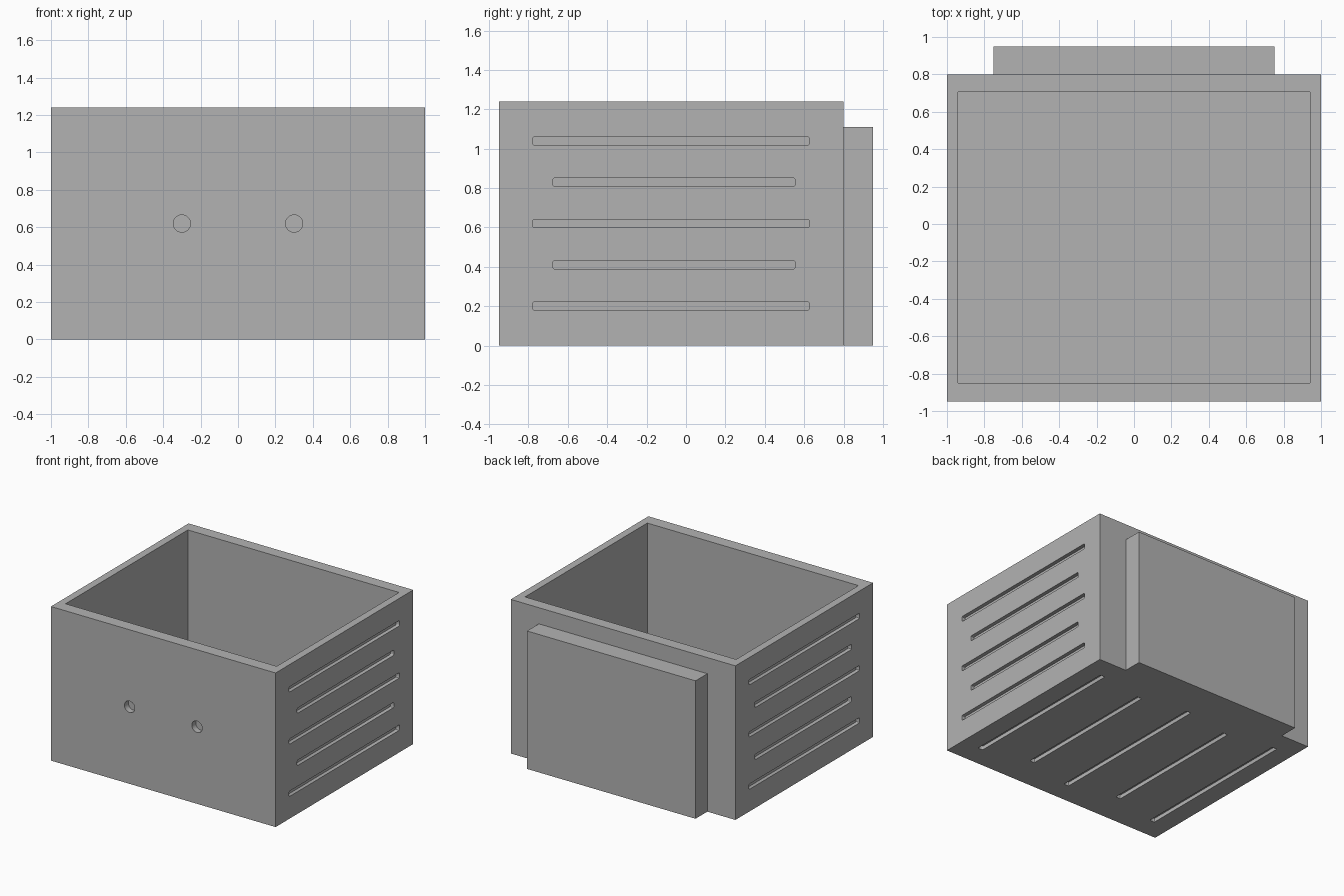
import bpy, bmesh
from math import radians
from mathutils import Matrix, Vector

cube = bpy.data.objects.get("Cube")
if cube:
    bpy.data.objects.remove(cube, do_unlink=True)

grey = bpy.data.materials.new("plain_grey")
grey.use_nodes = True
COLOUR = (0.45, 0.45, 0.45, 1)
grey.diffuse_color = COLOUR
grey.node_tree.nodes["Principled BSDF"].inputs["Base Color"].default_value = COLOUR

FRONT, BACK, HEIGHT = -0.95, 0.8, 1.24
SLOT_WIDTH, SLOT_DEPTH = 0.043, 0.03
HOLE_RADIUS, HOLE_DEPTH = 0.046, 0.05
LONG, SHORT = (-0.777, 0.625), (-0.675, 0.553)


def add_box(bm, low, high, round_axis=None):
    """Box between two corners, with the edges along round_axis softened."""
    low, high = Vector(low), Vector(high)
    place = Matrix.Translation((low + high) / 2) @ Matrix.Diagonal((*(high - low), 1))
    verts = bmesh.ops.create_cube(bm, size=1, matrix=place)["verts"]
    if round_axis is not None:
        edges = {e for v in verts for e in v.link_edges
                 if abs((e.verts[0].co - e.verts[1].co).normalized()[round_axis]) > 0.9}
        bmesh.ops.bevel(bm, geom=list(edges), offset=0.008, segments=3,
                        profile=0.5, affect="EDGES")


def make_object(name, bm):
    bmesh.ops.recalc_face_normals(bm, faces=bm.faces)
    mesh = bpy.data.meshes.new(name)
    bm.to_mesh(mesh)
    bm.free()
    mesh.materials.append(grey)
    obj = bpy.data.objects.new(name, mesh)
    bpy.context.collection.objects.link(obj)
    return obj


# Open-topped box body
bm = bmesh.new()
add_box(bm, (-1, FRONT, 0), (1, BACK, HEIGHT))
body = make_object("box_body", bm)

# Cutters: inner cavity, grooves and front holes
bm = bmesh.new()
add_box(bm, (-0.94, -0.85, 0.06), (0.94, 0.705, HEIGHT + 0.2))
half = SLOT_WIDTH / 2
for i in range(-2, 3):
    y0, y1 = SHORT if i % 2 else LONG
    # Side grooves, left and right
    z = HEIGHT / 2 + i * 0.21
    for inner, outer in ((1 - SLOT_DEPTH, 1.1), (-1.1, SLOT_DEPTH - 1)):
        add_box(bm, (inner, y0, z - half), (outer, y1, z + half), 0)
    # Underside grooves
    x = i * 0.413
    add_box(bm, (x - half, y0, -0.1), (x + half, y1, SLOT_DEPTH), 2)
# Blind round holes in the front
for x in (-0.3, 0.3):
    place = Matrix.Translation((x, FRONT, HEIGHT / 2)) @ Matrix.Rotation(radians(90), 4, "X")
    bmesh.ops.create_cone(bm, cap_ends=True, segments=32, radius1=HOLE_RADIUS,
                          radius2=HOLE_RADIUS, depth=2 * HOLE_DEPTH, matrix=place)
cutter = make_object("cutter", bm)
cutter.hide_render = True

# Cut the body and remove the helper
bpy.context.view_layer.objects.active = body
body.select_set(True)
cut = body.modifiers.new("cut", "BOOLEAN")
cut.operation = "DIFFERENCE"
cut.solver = "EXACT"
cut.object = cutter
bpy.ops.object.modifier_apply(modifier=cut.name)
bpy.data.objects.remove(cutter, do_unlink=True)
bpy.ops.object.shade_smooth_by_angle(angle=radians(30))

# Raised panel on the back
bm = bmesh.new()
add_box(bm, (-0.75, BACK, 0), (0.75, 0.95, 1.11))
make_object("back_panel", bm)
